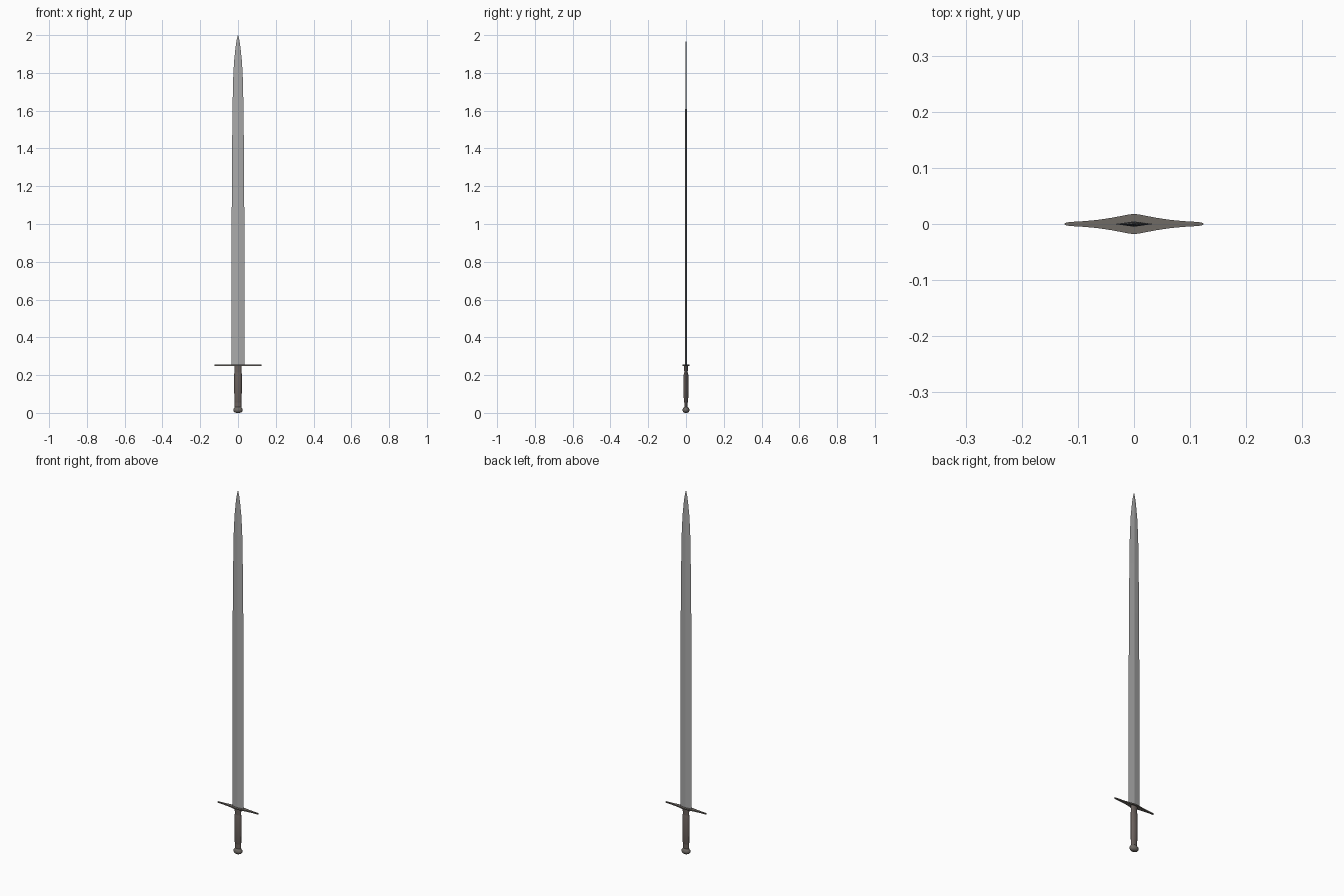
import bpy, bmesh, math

if "Cube" in bpy.data.objects:
    bpy.data.objects.remove(bpy.data.objects["Cube"])


def material(name, rgb):
    m = bpy.data.materials.new(name)
    m.diffuse_color = (*rgb, 1)
    m.use_nodes = True
    m.node_tree.nodes["Principled BSDF"].inputs["Base Color"].default_value = m.diffuse_color
    return m


steel = material("blade steel", (0.40, 0.40, 0.40))
iron = material("dark iron", (0.16, 0.145, 0.13))
leather = material("brown leather", (0.145, 0.12, 0.11))


def finish(bm, name, mat, smooth=None):
    bmesh.ops.recalc_face_normals(bm, faces=bm.faces)
    me = bpy.data.meshes.new(name)
    bm.to_mesh(me)
    bm.free()
    me.materials.append(mat)
    ob = bpy.data.objects.new(name, me)
    bpy.context.collection.objects.link(ob)
    if smooth:
        bpy.ops.object.select_all(action='DESELECT')
        ob.select_set(True)
        bpy.context.view_layer.objects.active = ob
        bpy.ops.object.shade_smooth_by_angle(angle=math.radians(smooth))
    return ob


def loft(name, rows, sides, mat, smooth=None):
    """Stack elliptical rings given as (z, half width x, half depth y)."""
    bm = bmesh.new()
    rings = []
    for z, rx, ry in rows:
        rings.append([bm.verts.new((rx * math.cos(2 * math.pi * i / sides),
                                    ry * math.sin(2 * math.pi * i / sides), z))
                      for i in range(sides)])
    for a, b in zip(rings, rings[1:]):
        for i in range(sides):
            j = (i + 1) % sides
            bm.faces.new((a[i], a[j], b[j], b[i]))
    bm.faces.new(rings[0])
    bm.faces.new(rings[-1])
    return finish(bm, name, mat, smooth)


# Blade: diamond section with a central ridge, tapering to the point
loft("blade", [(0.25, 0.035, 0.005), (1.0, 0.0335, 0.0048), (1.33, 0.032, 0.0045),
               (1.6, 0.029, 0.004), (1.75, 0.0265, 0.0035), (1.86, 0.021, 0.003),
               (1.94, 0.0125, 0.002), (1.98, 0.006, 0.001), (2.0, 0.0005, 0.0003)],
     4, steel)

# Crossguard: thin plate with concave tapering arms, mirrored from one quarter
quarter = [(0.124, 0.0), (0.122, 0.002), (0.115, 0.0035), (0.09, 0.005), (0.065, 0.0073),
           (0.04, 0.011), (0.02, 0.0148), (0.008, 0.0172), (0.0, 0.0178)]
upper = quarter + [(-x, y) for x, y in reversed(quarter[:-1])]
outline = upper + [(x, -y) for x, y in reversed(upper[1:-1])]
bm = bmesh.new()
plate = bm.faces.new([bm.verts.new((x, y, 0.249)) for x, y in outline])
ext = bmesh.ops.extrude_face_region(bm, geom=[plate])
for v in ext["geom"]:
    if isinstance(v, bmesh.types.BMVert):
        v.co.z += 0.006
finish(bm, "crossguard", iron)

# Handle core under the wrap
loft("handle_core", [(0.02, 0.017, 0.009), (0.06, 0.018, 0.009),
                     (0.21, 0.019, 0.009), (0.25, 0.019, 0.010)], 12, leather, 40)

# Grip wrap: slightly swollen middle section
loft("grip_wrap", [(0.055, 0.018, 0.009), (0.065, 0.019, 0.0115), (0.13, 0.0205, 0.0135),
                   (0.2, 0.0205, 0.0125), (0.215, 0.0195, 0.009)], 12, leather, 40)

# Pommel: flattened rounded knob
loft("pommel", [(0.0, 0.010, 0.008), (0.004, 0.019, 0.014), (0.011, 0.0245, 0.0175),
                (0.019, 0.0245, 0.0175), (0.026, 0.020, 0.014), (0.031, 0.017, 0.010)],
     16, iron, 40)
